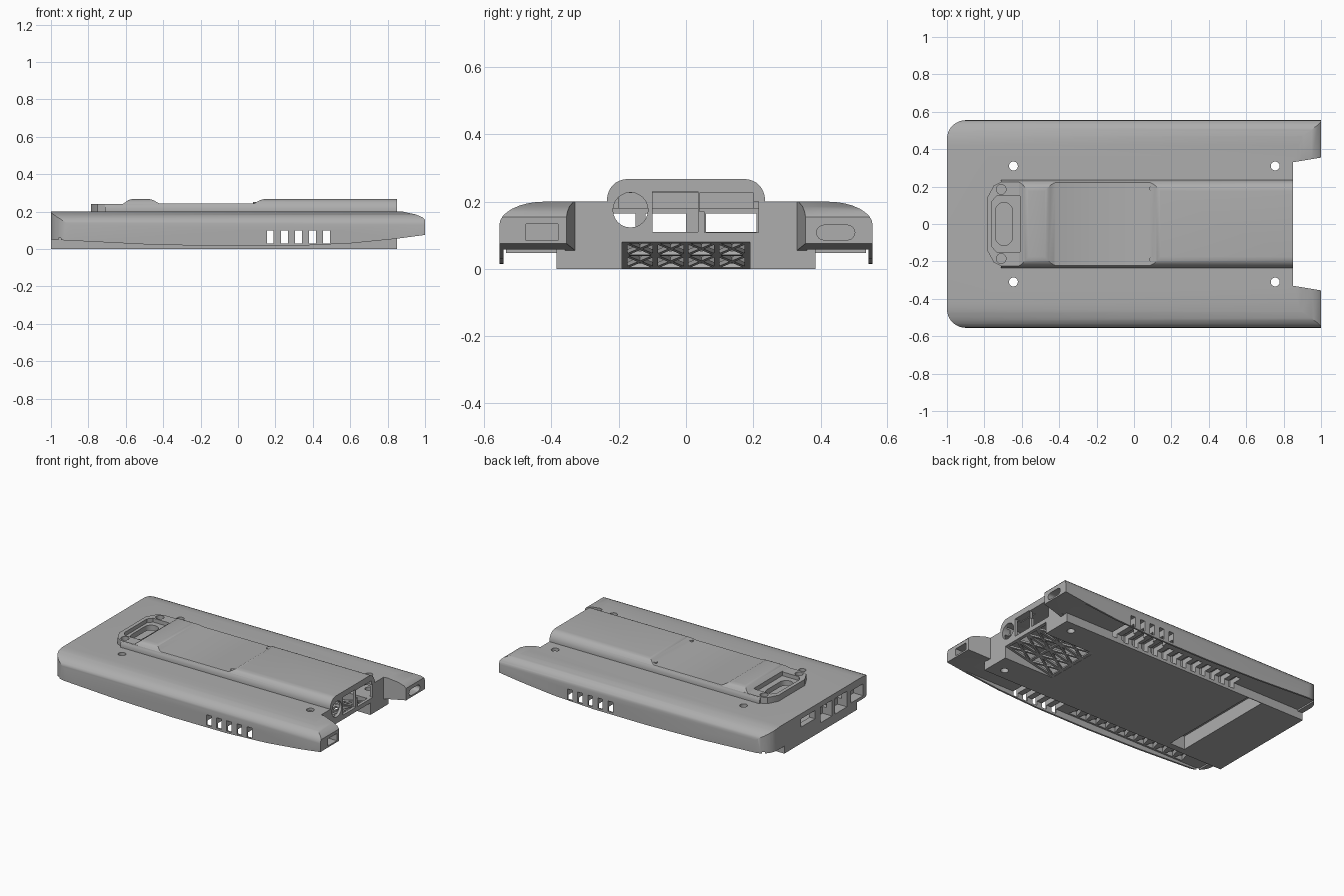
import bpy, bmesh, math
from mathutils import Vector

if "Cube" in bpy.data.objects:
    bpy.data.objects.remove(bpy.data.objects["Cube"])

grey = bpy.data.materials.new("case_grey")
grey.use_nodes = True
grey.diffuse_color = (0.42, 0.42, 0.42, 1)
grey.node_tree.nodes["Principled BSDF"].inputs["Base Color"].default_value = (0.42, 0.42, 0.42, 1)


def prism(name, pts, axis, a, b):
    """Extrude a 2D outline along an axis from a to b."""
    place = {"x": lambda p, t: (t, p[0], p[1]),
             "y": lambda p, t: (p[0], t, p[1]),
             "z": lambda p, t: (p[0], p[1], t)}[axis]
    bm = bmesh.new()
    low = [bm.verts.new(place(p, a)) for p in pts]
    high = [bm.verts.new(place(p, b)) for p in pts]
    bm.faces.new(low)
    bm.faces.new(high[::-1])
    n = len(pts)
    for i in range(n):
        j = (i + 1) % n
        bm.faces.new((low[i], low[j], high[j], high[i]))
    bmesh.ops.recalc_face_normals(bm, faces=bm.faces)
    mesh = bpy.data.meshes.new(name)
    bm.to_mesh(mesh)
    bm.free()
    mesh.materials.append(grey)
    ob = bpy.data.objects.new(name, mesh)
    bpy.context.collection.objects.link(ob)
    return ob


def box(name, x0, x1, y0, y1, z0, z1):
    return prism(name, [(x0, y0), (x1, y0), (x1, y1), (x0, y1)], "z", z0, z1)


def arc(cx, cy, rx, ry, start, end, n=8):
    return [(cx + rx * math.cos(math.radians(start + (end - start) * i / n)),
             cy + ry * math.sin(math.radians(start + (end - start) * i / n))) for i in range(n + 1)]


def circle(cx, cy, r, n=24):
    return arc(cx, cy, r, r, 0, 360, n)[:-1]


def stadium(cx, cy, half, r):
    """Slot outline, long in its first coordinate."""
    return arc(cx + half, cy, r, r, -90, 90) + arc(cx - half, cy, r, r, 90, 270)


def combine(target, tool, operation="DIFFERENCE"):
    mod = target.modifiers.new("combine", "BOOLEAN")
    mod.operation = operation
    mod.solver = "EXACT"
    mod.object = tool
    bpy.context.view_layer.objects.active = target
    bpy.ops.object.modifier_apply(modifier=mod.name)
    bpy.data.objects.remove(tool)


def cut_box(target, *size):
    combine(target, box("cutter", *size))


def smooth(ob):
    bpy.ops.object.select_all(action="DESELECT")
    ob.select_set(True)
    bpy.context.view_layer.objects.active = ob
    bpy.ops.object.shade_smooth_by_angle(angle=math.radians(30))


# Main shell: cross-section, side outline and plan outline intersected
section = [(-0.555, 0)] + arc(-0.42, 0.13, 0.135, 0.07, 180, 90) \
    + arc(0.42, 0.13, 0.135, 0.07, 90, 0) + [(0.555, 0)]
case = prism("case_shell", section, "x", -1, 1)
side = [(-1, 0.05), (-0.8, 0.04), (-0.5, 0.025), (-0.1, 0.015), (0.3, 0.016), (0.6, 0.03),
        (0.85, 0.055), (1, 0.075), (1, 0.155), (0.985, 0.17), (0.95, 0.185), (0.9, 0.195),
        (0.84, 0.21), (-1, 0.21)]
combine(case, prism("side", side, "y", -0.7, 0.7), "INTERSECT")
plan = [(1, 0.6)] + [(-0.9, 0.6), (-0.9, 0.555)] + arc(-0.9, 0.455, 0.1, 0.1, 90, 180) \
    + arc(-0.9, -0.455, 0.1, 0.1, 180, 270) + [(-0.9, -0.6), (1, -0.6), (1, -0.355),
                                              (0.85, -0.33), (0.85, 0.33), (1, 0.355)]
combine(case, prism("plan", plan, "z", -0.1, 0.3), "INTERSECT")

# Undercut behind the thin outer skirts, then the base block
for s in (-1, 1):
    cut_box(case, -0.96, 0.97, *sorted((s * 0.36, s * 0.543)), -0.1, 0.058)
combine(case, box("base", -1, 0.85, -0.385, 0.385, 0, 0.12), "UNION")

# Raised spine with a lowered panel
spine_section = [(-0.235, 0.15)] + arc(-0.175, 0.205, 0.06, 0.062, 180, 90) \
    + arc(0.175, 0.205, 0.06, 0.062, 90, 0) + [(0.235, 0.15)]
spine = prism("spine", spine_section, "x", -0.71, 0.85)
spine_side = [(-0.8, 0.1), (-0.8, 0.238), (-0.62, 0.238), (-0.585, 0.262), (-0.56, 0.268),
              (-0.48, 0.268), (-0.455, 0.262), (-0.42, 0.243), (0.085, 0.243),
              (0.12, 0.262), (0.145, 0.268), (0.9, 0.268), (0.9, 0.1)]
combine(spine, prism("spine_side", spine_side, "y", -0.4, 0.4), "INTERSECT")
combine(case, spine, "UNION")

# Connector boss at the end of the spine
boss = [(-0.585, 0.225), (-0.71, 0.225), (-0.75, 0.205), (-0.785, 0.14),
        (-0.785, -0.14), (-0.75, -0.205), (-0.71, -0.225), (-0.585, -0.225)]
combine(case, prism("boss", boss, "z", 0.15, 0.241), "UNION")
inner = [(-0.61, 0.15), (-0.735, 0.15), (-0.76, 0.12), (-0.76, -0.12), (-0.735, -0.15), (-0.61, -0.15)]
combine(case, prism("boss_recess", inner, "z", 0.215, 0.4))
for s in (-1, 1):
    combine(case, prism("boss_screw", circle(-0.71, s * 0.185, 0.026), "z", 0.215, 0.4))

# Hollow interior
cut_box(case, -0.96, 0.83, -0.44, 0.44, 0.105, 0.18)
cut_box(case, -0.54, 0.83, -0.2, 0.2, 0.15, 0.226)
slot = [(y, x) for x, y in stadium(0, -0.695, 0.07, 0.045)]
combine(case, prism("boss_slot", slot, "z", 0.15, 0.4))

# Screw holes through the whole case
for x in (-0.645, 0.755):
    for s in (-1, 1):
        combine(case, prism("screw_hole", circle(x, s * 0.31, 0.024), "z", -0.1, 0.4))

# Ports in the right-hand end
cut_box(case, 0.8, 0.9, -0.1, 0.035, 0.11, 0.23)
cut_box(case, 0.8, 0.9, 0.055, 0.215, 0.108, 0.2)
cut_box(case, 0.8, 0.9, 0.04, 0.2, 0.17, 0.225)
combine(case, prism("round_port", circle(-0.165, 0.175, 0.052), "x", 0.8, 0.9))
cut_box(case, 0.93, 1.1, -0.475, -0.38, 0.085, 0.133)
combine(case, prism("prong_slot", stadium(0.445, 0.108, 0.035, 0.022), "x", 0.93, 1.1))

# Ports in the left-hand end
for y0, y1, z0, z1 in ((0.06, 0.21, 0.11, 0.165), (-0.12, 0.0, 0.06, 0.165),
                       (-0.28, -0.15, 0.06, 0.165), (-0.45, -0.32, 0.07, 0.15)):
    cut_box(case, -1.1, -0.93, y0, y1, z0, z1)

# Side vents run straight across the case
for i in range(5):
    x = 0.155 + i * 0.075
    cut_box(case, x, x + 0.036, -0.7, 0.7, 0.03, 0.1)

# Underside: cross trench, rib pockets on both ledges
cut_box(case, -0.68, -0.57, -0.34, 0.38, -0.1, 0.09)
for i in range(12):
    x = -0.46 + i * 0.075
    cut_box(case, x, x + 0.042, 0.35, 0.45, 0.02, 0.09)
    x = -0.82 + i * 0.075
    tri = [(x, -0.53), (x + 0.06, -0.53), (x + 0.03, -0.43)]
    combine(case, prism("rib_pocket", tri, "z", 0.02, 0.09))

# Sloped air intake below the right-hand end
wedge = [(0.48, -0.1), (0.9, -0.1), (0.9, 0.08), (0.83, 0.08), (0.83, 0.12), (0.53, 0.12), (0.48, 0)]
combine(case, prism("intake", wedge, "y", -0.19, 0.19))
smooth(case)


# Lattice across the intake, lying in its slope
def bar(name, start, end, width):
    def on_slope(x, y):
        return Vector((x, y, (x - 0.48) * 0.08 / 0.37))
    a, b = on_slope(*start), on_slope(*end)
    ob = box(name, -(b - a).length / 2, (b - a).length / 2, -width / 2, width / 2, 0, 0.012)
    along = (b - a).normalized()
    up = Vector((-0.08, 0, 0.37)).normalized()
    across = up.cross(along)
    for v in ob.data.vertices:
        v.co = (a + b) / 2 + along * v.co.x + across * v.co.y + up * v.co.z


for i in range(5):
    y = -0.182 + i * 0.091
    bar("lattice_rib", (0.48, y), (0.85, y), 0.016)
for x in (0.49, 0.665, 0.84):
    bar("lattice_crossbar", (x, -0.19), (x, 0.19), 0.016)
for i in range(4):
    y = -0.182 + i * 0.091
    for x in (0.49, 0.665):
        bar("lattice_diagonal", (x, y), (x + 0.175, y + 0.091), 0.013)
        bar("lattice_diagonal", (x, y + 0.091), (x + 0.175, y), 0.013)

# Latch studs at the corners of the lowered panel
for x in (-0.465, 0.095):
    for s in (-1, 1):
        prism("panel_latch", circle(x, s * 0.19, 0.014, 12), "z", 0.235, 0.252)
